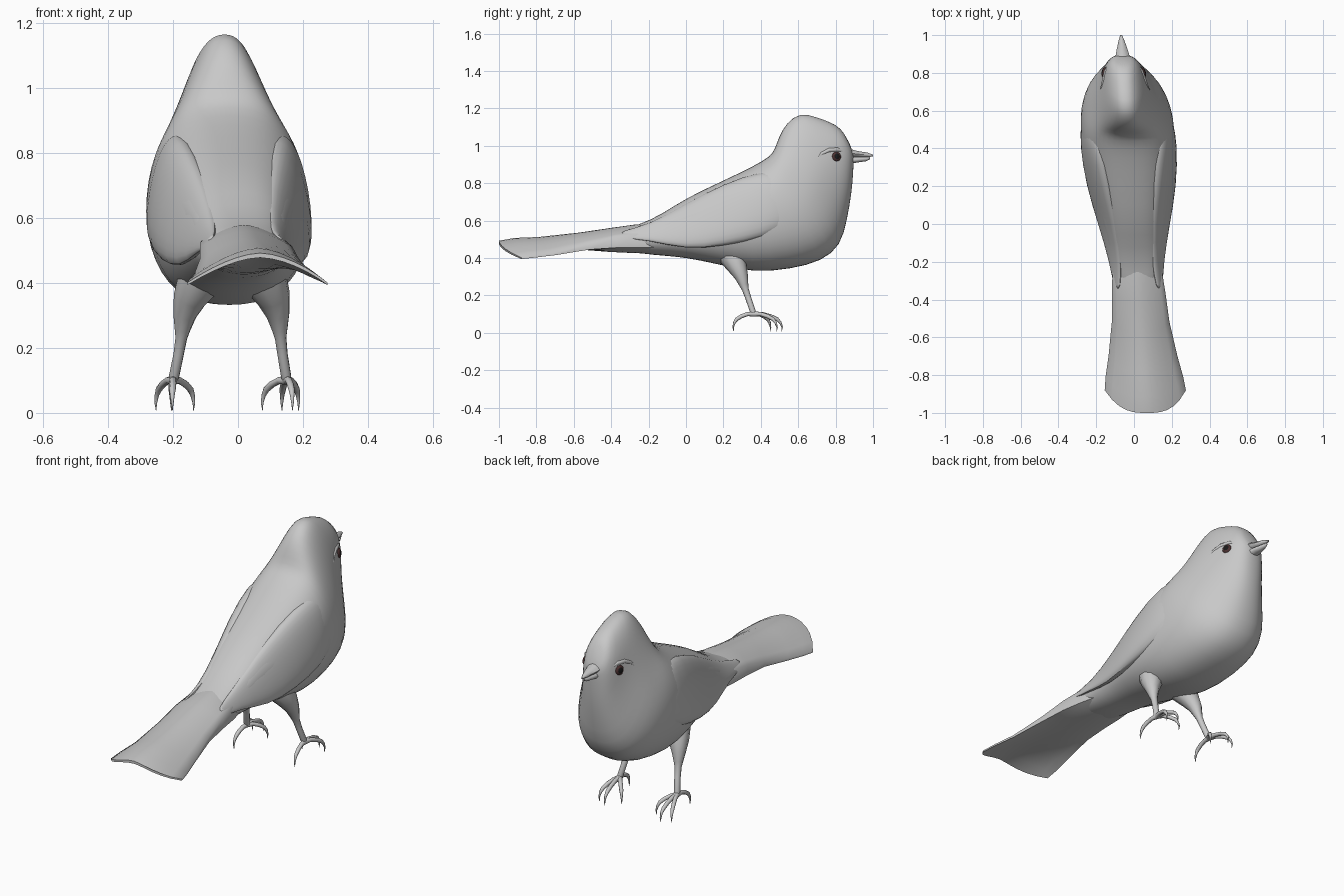
import bpy, bmesh, math
from mathutils import Vector

cube = bpy.data.objects.get("Cube")
if cube:
    bpy.data.objects.remove(cube, do_unlink=True)

LEAN = -0.068  # the bird's long axis is turned slightly sideways


def material(name, rgb):
    m = bpy.data.materials.new(name)
    m.use_nodes = True
    m.diffuse_color = (*rgb, 1)
    m.node_tree.nodes["Principled BSDF"].inputs["Base Color"].default_value = (*rgb, 1)
    return m


GREY = material("plain grey", (0.58, 0.58, 0.58))
BROWN = material("dark brown", (0.07, 0.03, 0.03))
BLACK = material("pupil black", (0.01, 0.01, 0.01))


def place(x, y, z):
    return Vector((x + LEAN * y, y, z))


def finish(name, bm, mat=GREY, subdivide=0):
    bmesh.ops.recalc_face_normals(bm, faces=bm.faces)
    me = bpy.data.meshes.new(name)
    bm.to_mesh(me)
    bm.free()
    me.materials.append(mat)
    ob = bpy.data.objects.new(name, me)
    bpy.context.collection.objects.link(ob)
    for p in me.polygons:
        p.use_smooth = True
    me.set_sharp_from_angle(angle=math.radians(65))
    if subdivide:
        mod = ob.modifiers.new("Smooth", "SUBSURF")
        mod.levels = mod.render_levels = subdivide
    return ob


def skin(bm, rings):
    """Bridge closed rings and cap both ends."""
    n = len(rings[0])
    for a, b in zip(rings, rings[1:]):
        for i in range(n):
            j = (i + 1) % n
            bm.faces.new((a[i], a[j], b[j], b[i]))
    bm.faces.new(rings[0])
    bm.faces.new(rings[-1])


def loft(name, sections, n=20, power=2.0, subdivide=1):
    """Sections: top point, bottom point, half width, narrowing of the upper half."""
    bm = bmesh.new()
    rings = []
    for top, bot, w, narrow in sections:
        top, bot = Vector(top), Vector(bot)
        mid, half = (top + bot) / 2, (top - bot) / 2
        ring = []
        for i in range(n):
            a = math.tau * i / n
            c, s = [math.copysign(abs(v) ** (2 / power), v) for v in (math.cos(a), math.sin(a))]
            p = mid + half * s
            p.x += w * c * (1 - narrow * max(0, s))
            ring.append(bm.verts.new(place(*p)))
        rings.append(ring)
    skin(bm, rings)
    return finish(name, bm, subdivide=subdivide)


def tube(name, points, n=8, shear=True):
    """Tapered tube through (x, y, z, radius) points."""
    bm = bmesh.new()
    pos = [place(*p[:3]) if shear else Vector(p[:3]) for p in points]
    rings = []
    for k, p in enumerate(pos):
        d = (pos[min(k + 1, len(pos) - 1)] - pos[max(k - 1, 0)]).normalized()
        u = d.orthogonal().normalized() if k == 0 else (u - d * u.dot(d)).normalized()
        v = d.cross(u)
        ring = []
        for i in range(n):
            a = math.tau * i / n
            ring.append(bm.verts.new(p + (u * math.cos(a) + v * math.sin(a)) * points[k][3]))
        rings.append(ring)
    skin(bm, rings)
    return finish(name, bm)


# Body and head: one skin from the rump to the face
profile = [  # top y, top z, bottom y, bottom z, half width, narrowing
    (-.4, .54, -.4, .455, .09, 0), (-.25, .575, -.25, .422, .128, 0),
    (-.12, .64, -.1, .41, .147, 0),
    (0, .722, 0, .4, .168, .05), (.2, .815, .15, .37, .218, .05),
    (.36, .892, .36, .318, .248, .05), (.45, .945, .56, .338, .253, .05),
    (.475, .985, .73, .38, .243, .15), (.495, 1.05, .83, .465, .21, .27),
    (.533, 1.122, .862, .6, .163, .3), (.61, 1.182, .886, .74, .12, .28),
    (.7, 1.152, .894, .84, .102, .3), (.8, 1.118, .897, .92, .075, .2),
    (.85, 1.065, .897, .965, .042, 0)]
body = loft("body", [((0, ty, tz), (0, by, bz), w, k) for ty, tz, by, bz, w, k in profile],
            n=24, power=2.4)

# Folded wings
wing = [  # y, top x, top z, bottom x, bottom z, thickness
    (.64, .17, .77, .2, .63, .015), (.55, .165, .845, .21, .57, .05),
    (.42, .16, .88, .222, .5, .062), (.2, .13, .8, .213, .46, .052),
    (0, .1, .695, .175, .44, .036),
    (-.2, .085, .575, .135, .495, .02), (-.36, .1, .545, .125, .505, .008)]
for side, label in ((1, "left"), (-1, "right")):
    loft(label + "_wing", [((side * tx, y, tz), (side * bx, y, bz), t, 0)
                           for y, tx, tz, bx, bz, t in wing], n=14, power=2.3)

# Tail: a wedge with arched top, thick at the rump and thin at the rounded end
stations = [  # length, top, half width, arch, underside middle, underside edge
    (0, .585, .115, .06, .422, .455), (.15, .578, .132, .05, .426, .455),
    (.3, .56, .142, .048, .432, .455), (.5, .535, .152, .06, .445, .445),
    (.75, .512, .182, .085, .465, .415), (.9, .507, .205, .095, .477, .402),
    (1, .492, .215, .09, .478, .394)]
steps = [i / 6 - 1 for i in range(13)]
bm = bmesh.new()
rings = []
for s, top, w, arch, mid, edge in stations:
    outline = [(t, top - arch * abs(t) ** 1.7) for t in steps]
    outline += [(t, mid + (edge - mid) * abs(t) ** 1.7) for t in reversed(steps)]
    rings.append([bm.verts.new(place(w * t, -.15 - s * (.85 - .12 * abs(t) ** 3), z))
                  for t, z in outline])
skin(bm, rings)
finish("tail", bm)

# Beak halves
loft("upper_beak", [((0, y, t), (0, y, b), w, .3) for y, t, b, w in (
    (.86, .988, .938, .044), (.92, .972, .938, .03), (.97, .964, .939, .016),
    (1, .952, .942, .005))], n=10, subdivide=0)
loft("lower_beak", [((0, y, t), (0, y, b), w, 0) for y, t, b, w in (
    (.86, .94, .9, .036), (.92, .94, .91, .026), (.965, .94, .917, .014),
    (.985, .94, .928, .006))], n=10, subdivide=0)

# Eyes and brow ridges sit on the head surface
bpy.context.view_layer.update()
head = body.evaluated_get(bpy.context.evaluated_depsgraph_get())


def on_head(side, y, z):
    hit, point, normal, _ = head.ray_cast(Vector((side, y, z)), Vector((-side, 0, 0)))
    return (point, normal) if hit else (place(side * .1, y, z), Vector((side, 0, 0)))


for side, label in ((1, "left"), (-1, "right")):
    point, normal = on_head(side, .805, .942)
    bm = bmesh.new()
    bmesh.ops.create_uvsphere(bm, u_segments=16, v_segments=10, radius=.026)
    eye = finish(label + "_eye", bm, BROWN)
    eye.data.materials.append(BLACK)
    for p in eye.data.polygons:
        p.material_index = 1 if p.center.z > .019 else 0
    eye.scale.z = .5
    eye.location = point - normal * .002
    eye.rotation_mode = "QUATERNION"
    eye.rotation_quaternion = normal.to_track_quat("Z", "Y")
    brow = []
    for y, z, r in ((.70, .925, .003), (.725, .958, .009), (.765, .977, .012),
                    (.81, .98, .012), (.85, .968, .004)):
        p, nrm = on_head(side, y, z)
        brow.append((*(p - nrm * .005), r))
    tube(label + "_brow", brow, shear=False)

# Legs, toes and claws
leg = [(.075, .225, .46, .08), (.105, .25, .4, .068), (.13, .275, .35, .052),
       (.144, .297, .3, .036), (.15, .31, .255, .024), (.153, .318, .23, .018),
       (.16, .335, .18, .016), (.172, .357, .115, .016), (.175, .362, .095, .012)]
toes = {"inner": (-.07, .09), "middle": (-.005, .152), "outer": (.045, .125), "hind": (.01, -.11)}
toe_shape = [(0, .1, .014), (.3, .1, .011), (.6, .088, .011), (.83, .072, .01),
             (.94, .054, .007), (1, .03, .004), (.98, .008, .001)]
for side, label in ((1, "left"), (-1, "right")):
    tube(label + "_leg", [(side * x, y, z, r) for x, y, z, r in leg], n=10)
    for name, (dx, dy) in toes.items():
        tube(f"{label}_{name}_toe", [(side * (.175 + dx * f), .362 + dy * f, z, r)
                                     for f, z, r in toe_shape])
